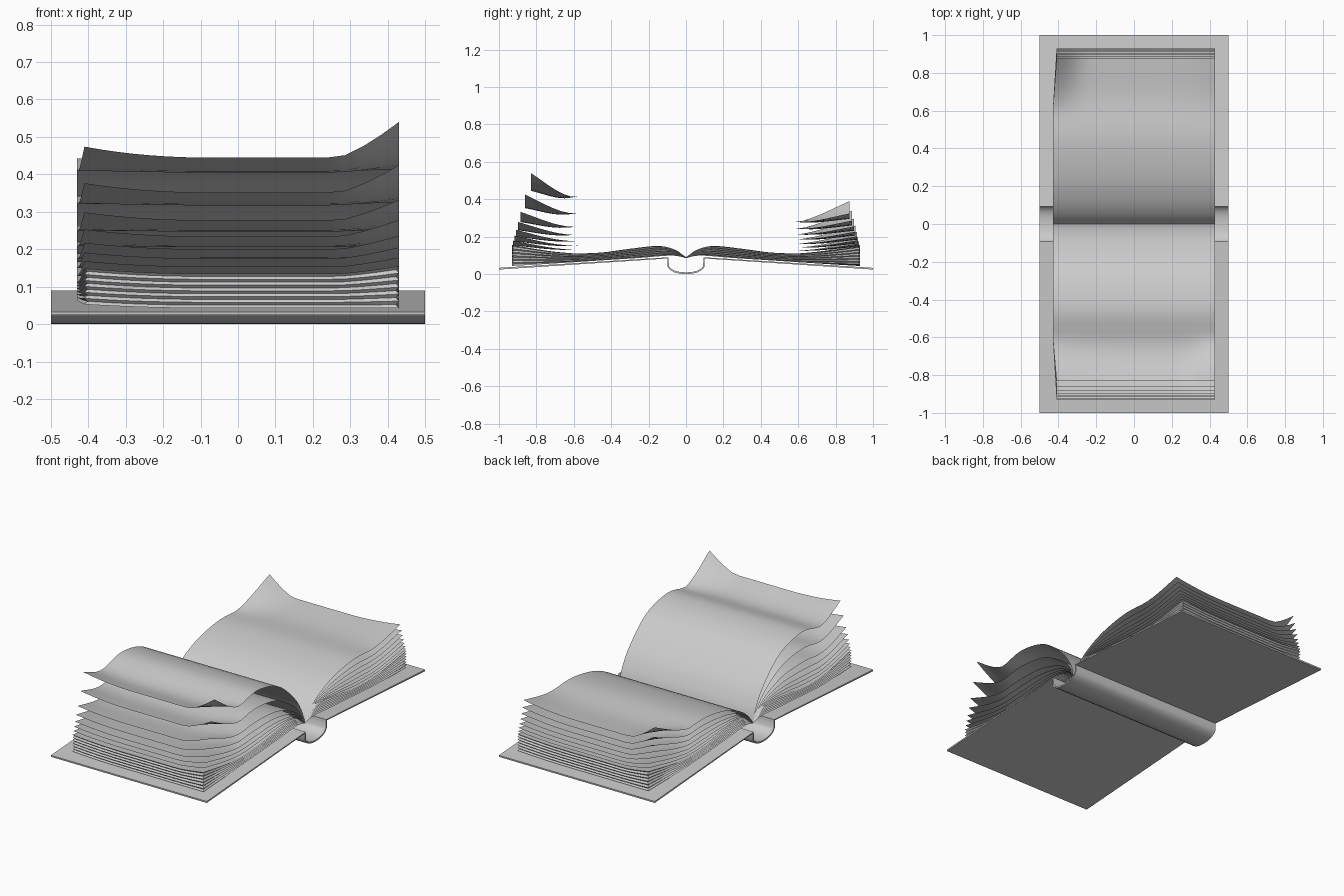
import bpy
import bmesh
import math
from mathutils import Vector

cube = bpy.data.objects.get("Cube")
if cube:
    bpy.data.objects.remove(cube, do_unlink=True)

HALF = 0.43          # half the page length along the spine
X_STEPS = 18
SUBDIV = 5

# Half profiles from gutter to fore edge: (distance from spine, height)
BLOCK_BOTTOM = [(0, .085), (.04, .095), (.10, .098), (.25, .086), (.45, .073), (.68, .058), (.93, .043)]
BLOCK_TOP = [(0, .09), (.06, .13), (.15, .15), (.30, .135), (.48, .113), (.70, .113), (.93, .135)]
FRONT_TOP = [(0, .09), (.03, .17), (.10, .27), (.25, .395), (.45, .442), (.65, .405), (.83, .445)]
BACK_TOP = [(0, .09), (.05, .15), (.13, .205), (.26, .255), (.45, .285), (.67, .275), (.875, .295)]


def blend(a, b, t):
    return [Vector(p).lerp(Vector(q), t) for p, q in zip(a, b)]


def smooth_path(points):
    """Catmull-Rom curve through the points."""
    pts = [Vector(p) for p in points]
    pts = [2 * pts[0] - pts[1]] + pts + [2 * pts[-1] - pts[-2]]
    path = []
    for i in range(1, len(pts) - 2):
        a, b, c, d = pts[i - 1:i + 3]
        for k in range(SUBDIV):
            t = k / SUBDIV
            path.append(.5 * (2 * b + (c - a) * t + (2 * a - 5 * b + 4 * c - d) * t * t
                              + (3 * b - a - 3 * c + d) * t ** 3))
    return path + [pts[-2]]


def page_grid(profile, side, curl, inset=0):
    """Rows of points for one page, with lifted outer corners."""
    path = smooth_path(profile)
    end = path[-1].x
    rows = []
    for p in path:
        f = min(max((p.x - .6) / (end - .6), 0), 1)
        row = []
        for i in range(X_STEPS + 1):
            u = 2 * i / X_STEPS - 1
            toward_tip = -side * u
            tip = max((toward_tip - .62) / .38, 0) ** 1.3
            heel = max((-toward_tip - .2) / .8, 0) ** 2
            lift = f * (curl * tip + (.01 + .2 * curl) * heel)
            x = u * (HALF - inset)
            if u < 0:
                x += .02 * f * u * u
            y = side * (p.x - inset * p.x / end)
            row.append((x, y, p.y + lift))
        rows.append(row)
    return rows


def finish(bm, name, angle=35):
    bmesh.ops.recalc_face_normals(bm, faces=bm.faces)
    mesh = bpy.data.meshes.new(name)
    bm.to_mesh(mesh)
    bm.free()
    mesh.shade_smooth()
    mesh.set_sharp_from_angle(angle=math.radians(angle))
    obj = bpy.data.objects.new(name, mesh)
    bpy.context.collection.objects.link(obj)
    return obj


def skin(bm, rows):
    """Fill a point grid with quads and return its vertices."""
    grid = [[bm.verts.new(co) for co in row] for row in rows]
    for r0, r1 in zip(grid, grid[1:]):
        for i in range(len(r0) - 1):
            bm.faces.new((r0[i], r0[i + 1], r1[i + 1], r1[i]))
    return grid


def rim(grid):
    """Boundary of a grid as one closed loop."""
    return (grid[0] + [r[-1] for r in grid[1:-1]]
            + grid[-1][::-1] + [r[0] for r in grid[-2:0:-1]])


def make_sheet(name, profile, side, curl):
    bm = bmesh.new()
    skin(bm, page_grid(profile, side, curl))
    bm.normal_update()
    obj = finish(bm, name)
    if obj.data.polygons[0].normal.z < 0:
        obj.data.flip_normals()


def make_block(name, side, layers=6):
    """Closed stack of pages with a ridged edge."""
    bm = bmesh.new()
    steps = layers * 2
    previous = None
    for k in range(steps + 1):
        t = k / steps
        rows = page_grid(blend(BLOCK_BOTTOM, BLOCK_TOP, t), side, .02 * t, .008 * (k % 2))
        if k in (0, steps):
            loop = rim(skin(bm, rows))
        else:
            loop = [bm.verts.new(co) for co in rim(rows)]
        if previous:
            for i in range(len(loop)):
                bm.faces.new((previous[i - 1], previous[i], loop[i], loop[i - 1]))
        previous = loop
    finish(bm, name)


# Cover: two boards joined by a rounded spine
half_cover = [(1, .024), (.1, .083), (.1, .04), (.088, .024), (.065, .01), (.035, .002)]
outline = [(-y, z) for y, z in half_cover] + [(0, 0)] + half_cover[::-1]
bm = bmesh.new()
skin(bm, [[(x, y, z) for x in (-.5, .5)] for y, z in outline])
cover = finish(bm, "cover")
if cover.data.polygons[0].normal.z < 0:
    cover.data.flip_normals()
thick = cover.modifiers.new("thickness", 'SOLIDIFY')
thick.thickness = .009
thick.offset = 1
bpy.context.view_layer.objects.active = cover
bpy.ops.object.modifier_apply(modifier=thick.name)
cover.data.set_sharp_from_angle(angle=math.radians(40))

# Page blocks and loose fanned sheets on each half
halves = [
    ("front", -1, FRONT_TOP, (.06, .13, .21, .32, .46, .70, 1)),
    ("back", 1, BACK_TOP, (.08, .18, .30, .44, .60, .78, 1)),
]
for label, side, top, fan in halves:
    make_block(label + "_page_block", side)
    for n, t in enumerate(fan, 1):
        make_sheet(f"{label}_sheet_{n}", blend(BLOCK_TOP, top, t), side, .02 + .075 * t)
